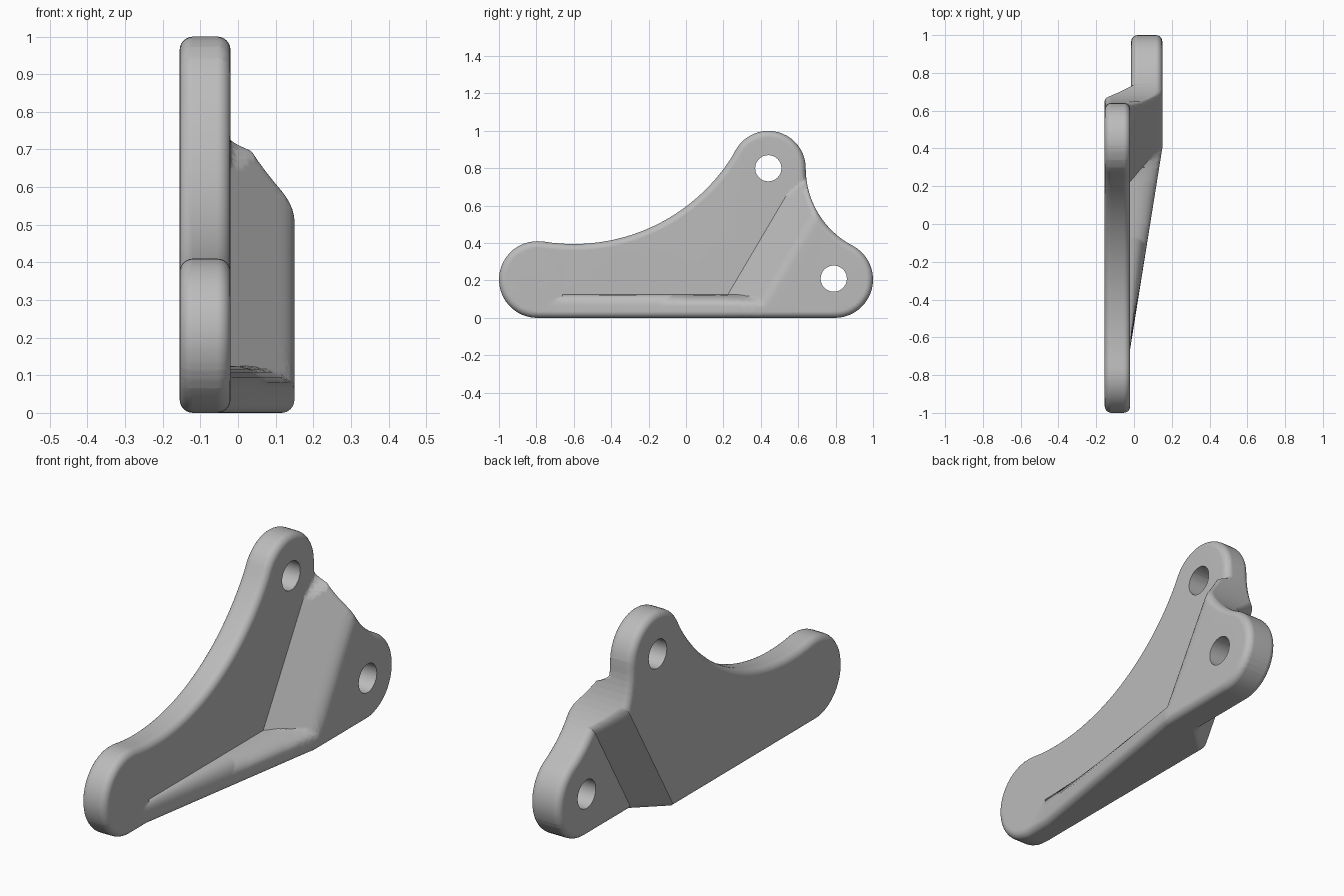
import bpy, bmesh, math
from mathutils import Vector

cube = bpy.data.objects.get("Cube")
if cube:
    bpy.data.objects.remove(cube)

ROUND = 0.035          # rim rounding radius
INNER, OUTER = -0.02, 0.15    # left faces of the front and rear plates
BACK, STEP = -0.155, -0.015   # right faces of the front and rear plates
SHEAR = 0.59           # lean of the joggle


def arc(y, z, r, a0, a1, steps):
    angles = [math.radians(a0 + (a1 - a0) * i / steps) for i in range(steps + 1)]
    return [(y + r * math.cos(a), z + r * math.sin(a)) for a in angles]


def outline(inset):
    """Three convex lobes joined by tangent concave arcs."""
    pts = arc(0.795, 0.205, 0.205 - inset, -90, 62.3, 20)
    pts += arc(1.107, 0.8, 0.467 + inset, 242.3, 180, 16)[1:]
    pts += arc(0.44, 0.8, 0.2 - inset, 0, 150.2, 20)[1:]
    pts += arc(-0.6, 1.395, 1.0 + inset, -29.8, -99.3, 28)[1:]
    pts += arc(-0.795, 0.205, 0.205 - inset, 80.7, 270, 24)[1:]
    return pts


def left_face(y, z):
    """Leaning wall, trimmed at its top, plus a tapered rib along the base."""
    u = y - SHEAR * z
    wall = INNER + 0.81 * (u - 0.15)
    k = 0.03
    h = max(k - abs(wall - OUTER), 0) / k
    wall = min(wall, OUTER) - h * h * k / 4
    w = 0.63 + 0.87 * (y - 0.5) - z
    trim = INNER + 20 * max(w, 0) ** 2
    rib = INNER
    if y < 0.42 and z < 0.125:
        fall = max(z - 0.065, 0) / 0.06
        rib += min(0.16 * max(y + 0.66, 0), 0.17) * math.sqrt(max(1 - fall * fall, 0))
    return max(INNER, min(wall, trim), rib)


def right_face(y, z):
    t = (y - SHEAR * z - 0.31) / 0.13
    return BACK + (STEP - BACK) * min(max(t, 0), 1)


bm = bmesh.new()


def ring(x, pts):
    verts = [bm.verts.new((x, y, z)) for y, z in pts]
    edges = [bm.edges.new((verts[i - 1], verts[i])) for i in range(len(verts))]
    return verts, edges


def bridge(a, b):
    for i in range(len(a)):
        bm.faces.new((a[i - 1], a[i], b[i], b[i - 1]))


# Rounded rim: rings from the left cap round to the right cap
angles = [math.radians(90 - 15 * i) for i in range(7)]
levels = [(ROUND * (1 - math.cos(a)), 0.5 - ROUND * (1 - math.sin(a))) for a in angles]
rings = [ring(x, outline(d)) for d, x in levels]
rings += [ring(-x, outline(d)) for d, x in reversed(levels)]
for a, b in zip(rings, rings[1:]):
    bridge(a[0], b[0])

# Two bolt holes and the flat caps around them
caps = [list(rings[0][1]), list(rings[-1][1])]
for y, z in ((0.44, 0.8), (0.79, 0.21)):
    circle = arc(y, z, 0.07, 0, 360, 40)[:-1]
    ends = [ring(x, circle) for x in (0.5, -0.5)]
    bridge(ends[0][0], ends[1][0])
    for cap, end in zip(caps, ends):
        cap.extend(end[1])
for cap, side in zip(caps, (1, -1)):
    bmesh.ops.triangle_fill(bm, use_beauty=True, edges=cap, normal=(side, 0, 0))


# Cut the plate along every fold line
def cut(point, normal):
    bmesh.ops.bisect_plane(bm, geom=bm.verts[:] + bm.edges[:] + bm.faces[:],
                           dist=1e-5, plane_co=point, plane_no=Vector(normal).normalized())


for i in range(14):
    cut((0, 0.15 + 0.02 * i, 0), (0, 1, -SHEAR))
for u in (0.31, 0.44):
    cut((0, u, 0), (0, 1, -SHEAR))
for i in range(7):
    cut((0, 0.5, 0.63 - 0.015 * i), (0, 0.87, -1))
for i in range(7):
    cut((0, 0, 0.065 + 0.06 * math.sin(math.radians(15 * i))), (0, 0, 1))
for y in (-0.66, 0.3, 0.34, 0.38, 0.4, 0.42):
    cut((0, y, 0), (0, 1, 0))

# Push both sides to their joggled positions, keeping the rounded rim
bmesh.ops.triangulate(bm, faces=[f for f in bm.faces if len(f.verts) > 4])
for v in bm.verts:
    x, y, z = v.co
    drop = 0.5 - abs(x)
    v.co.x = left_face(y, z) - drop if x > 0 else right_face(y, z) + drop
bmesh.ops.recalc_face_normals(bm, faces=bm.faces[:])

mesh = bpy.data.meshes.new("joggled_bracket")
bm.to_mesh(mesh)
bm.free()
bracket = bpy.data.objects.new("joggled_bracket", mesh)
bpy.context.collection.objects.link(bracket)

# Plain grey metal
grey = bpy.data.materials.new("plain_grey")
grey.use_nodes = True
colour = (0.5, 0.5, 0.5, 1)
grey.diffuse_color = colour
grey.node_tree.nodes["Principled BSDF"].inputs["Base Color"].default_value = colour
mesh.materials.append(grey)

bpy.ops.object.select_all(action="DESELECT")
bracket.select_set(True)
bpy.context.view_layer.objects.active = bracket
bpy.ops.object.shade_smooth_by_angle(angle=math.radians(32))
normals = bracket.modifiers.new("even_shading", "WEIGHTED_NORMAL")
normals.keep_sharp = True
